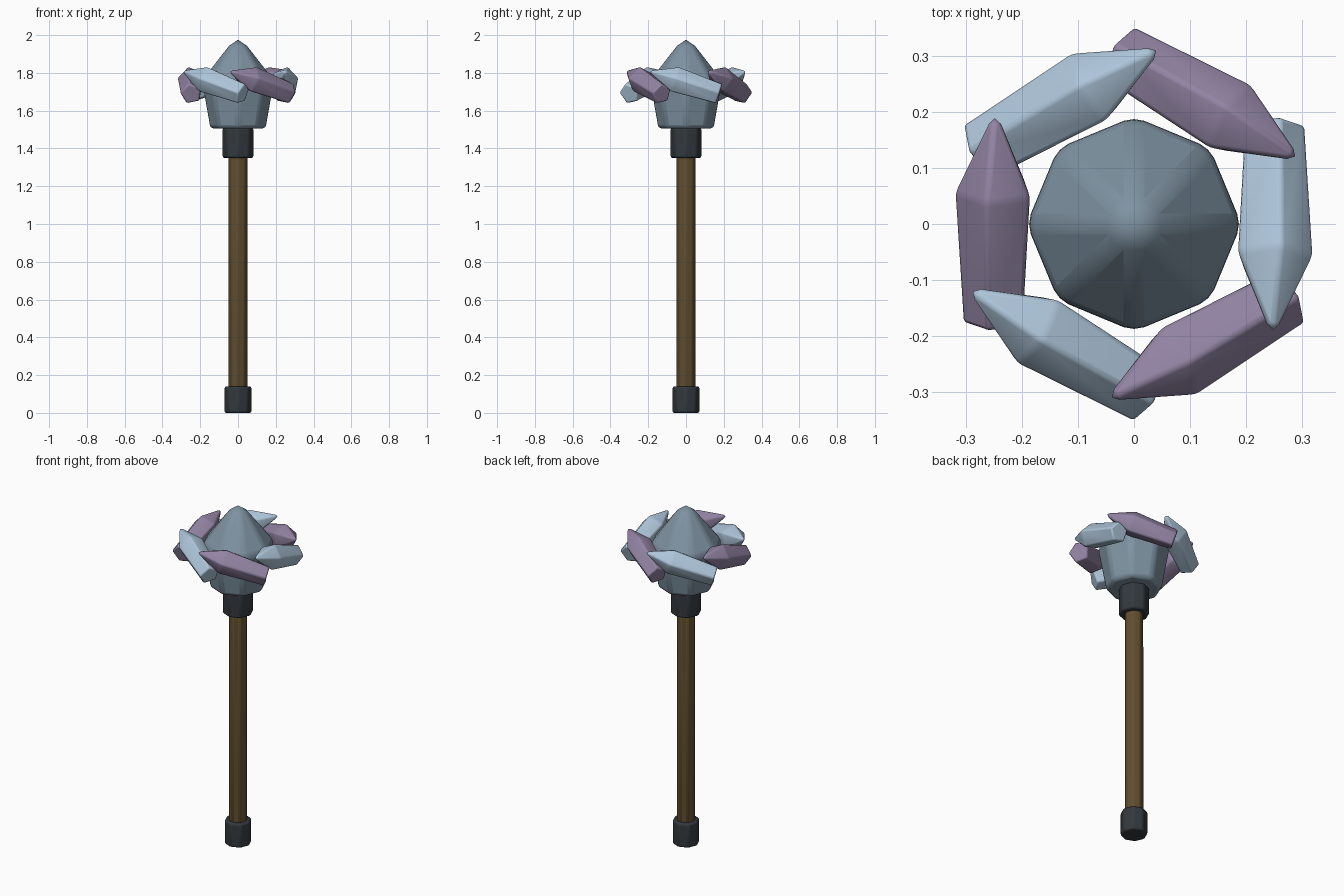
import bpy
import math
from mathutils import Matrix

cube = bpy.data.objects.get("Cube")
if cube:
    bpy.data.objects.remove(cube, do_unlink=True)


def material(name, color):
    mat = bpy.data.materials.new(name)
    mat.use_nodes = True
    mat.diffuse_color = (*color, 1)
    mat.node_tree.nodes["Principled BSDF"].inputs["Base Color"].default_value = (*color, 1)
    return mat


wood = material("dark wood", (0.115, 0.075, 0.028))
iron = material("dark iron", (0.032, 0.040, 0.049))
stone = material("slate stone", (0.21, 0.29, 0.36))
ice = material("pale blue crystal", (0.42, 0.56, 0.70))
violet = material("violet crystal", (0.29, 0.23, 0.37))


def lathe(name, profile, sides, mat, bevel, turn=0.0, matrix=Matrix()):
    """Faceted solid from (radius, height) rings; radius 0 makes a point."""
    verts, rings, faces = [], [], []
    for radius, height in profile:
        count = sides if radius else 1
        rings.append([len(verts) + i for i in range(count)])
        for i in range(count):
            a = turn + math.tau * i / sides
            verts.append((radius * math.cos(a), radius * math.sin(a), height))
    for low, high in zip(rings, rings[1:]):
        for i in range(sides):
            j = (i + 1) % sides
            if len(high) == 1:
                faces.append((low[i], low[j], high[0]))
            else:
                faces.append((low[i], low[j], high[j], high[i]))
    faces.append(rings[0][::-1])
    if len(rings[-1]) > 1:
        faces.append(rings[-1])
    mesh = bpy.data.meshes.new(name)
    mesh.from_pydata(verts, [], faces)
    mesh.materials.append(mat)
    obj = bpy.data.objects.new(name, mesh)
    bpy.context.collection.objects.link(obj)
    obj.matrix_world = matrix
    mod = obj.modifiers.new("soft edges", "BEVEL")
    mod.width = bevel
    mod.segments = 2
    mod.limit_method = "ANGLE"
    mod.angle_limit = math.radians(15)
    bpy.ops.object.select_all(action="DESELECT")
    obj.select_set(True)
    bpy.context.view_layer.objects.active = obj
    bpy.ops.object.shade_smooth_by_angle(angle=math.radians(30))
    return obj


# Shaft with its end cap and collar
lathe("handle", [(0.051, 0.1), (0.051, 1.4)], 8, wood, 0.008)
lathe("pommel", [(0.073, 0), (0.073, 0.14)], 8, iron, 0.01)
lathe("collar", [(0.083, 1.35), (0.083, 1.51)], 8, iron, 0.01)

# Large head stone
lathe("head_stone", [(0.15, 1.505), (0.195, 1.76), (0, 2.01)], 8, stone, 0.02)

# Ring of leaning shards, alternating in colour
shard = [(0.058, -0.215), (0.073, 0.03), (0, 0.185)]
lean = Matrix.Translation((0.248, -0.03, 1.755)) @ Matrix.Rotation(math.radians(72), 4, "X")
for i in range(6):
    place = Matrix.Rotation(math.tau * i / 6, 4, "Z") @ lean
    lathe(f"shard_{i + 1}", shard, 5, violet if i % 2 else ice, 0.008, math.radians(78), place)
